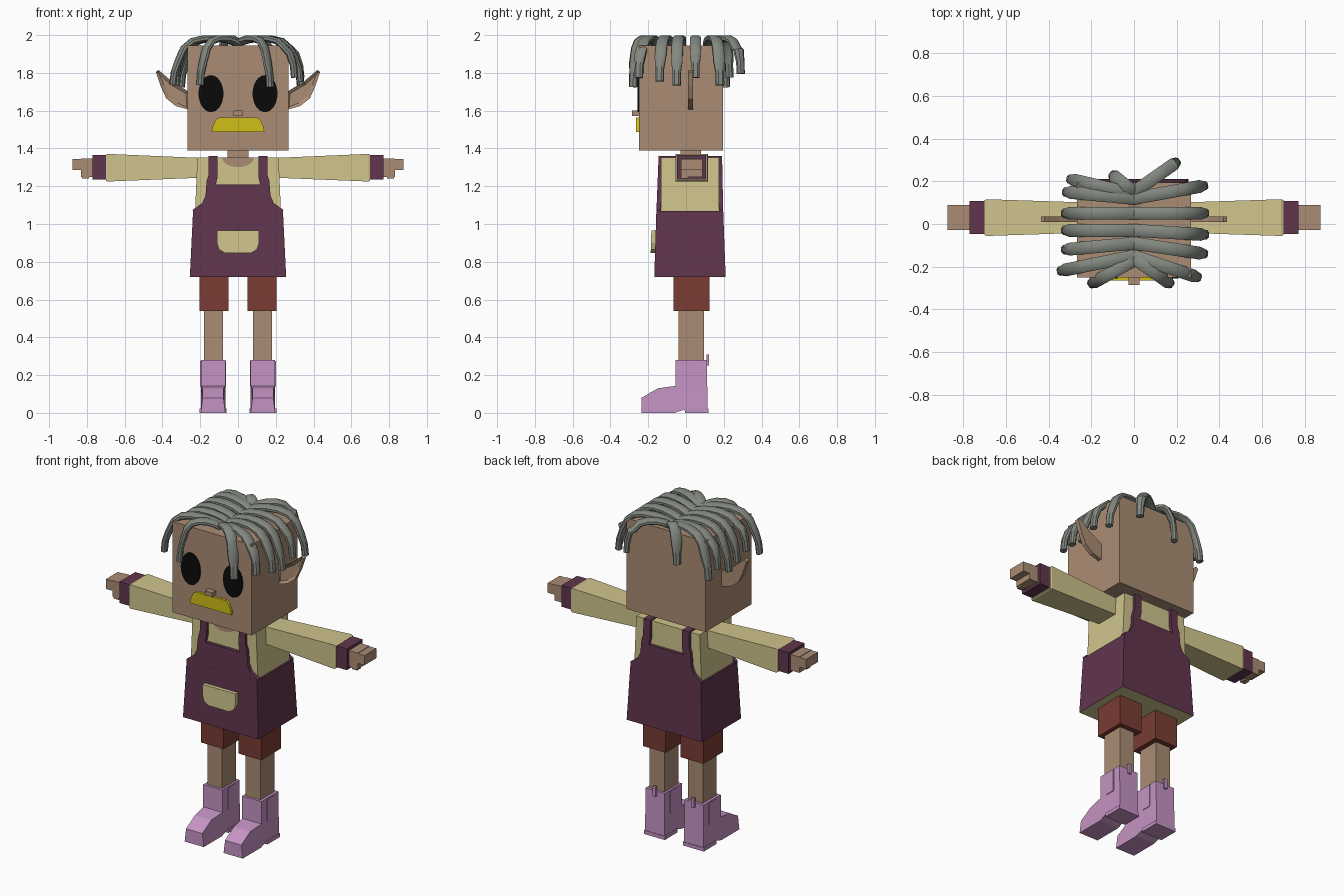
import bpy, bmesh, math
from mathutils import Vector

cube = bpy.data.objects.get("Cube")
if cube:
    bpy.data.objects.remove(cube)


def material(name, *rgb):
    mat = bpy.data.materials.new(name)
    mat.use_nodes = True
    mat.diffuse_color = (*rgb, 1)
    mat.node_tree.nodes["Principled BSDF"].inputs["Base Color"].default_value = (*rgb, 1)
    return mat


skin = material("tan skin", .40, .265, .177)
cloth = material("straw cloth", .63, .56, .265)
plum = material("plum denim", .118, .036, .075)
rust = material("rust shorts", .195, .045, .034)
lilac = material("lilac leather", .56, .295, .55)
grey = material("grey hair", .225, .245, .215)
black = material("black", .003, .003, .003)
yellow = material("mustard yellow", .63, .52, .008)


def loft(name, rings, *mats, tweak=None):
    """Join rings of points into a closed solid."""
    bm = bmesh.new()
    loops = [[bm.verts.new(p) for p in ring] for ring in rings]
    for a, b in zip(loops, loops[1:]):
        for i in range(len(a)):
            bm.faces.new((a[i - 1], a[i], b[i], b[i - 1]))
    bm.faces.new(loops[0])
    bm.faces.new(loops[-1])
    bmesh.ops.recalc_face_normals(bm, faces=bm.faces)
    if tweak:
        tweak(bm)
    mesh = bpy.data.meshes.new(name)
    bm.to_mesh(mesh)
    bm.free()
    for mat in mats:
        mesh.materials.append(mat)
    obj = bpy.data.objects.new(name, mesh)
    bpy.context.collection.objects.link(obj)
    return obj


def rect(u, v):
    return [(u[0], v[0]), (u[1], v[0]), (u[1], v[1]), (u[0], v[1])]


def box(name, x, y, z, *mats):
    return loft(name, [[(a, b, h) for a, b in rect(x, y)] for h in z], *mats)


def plate(name, outline, y, *mats, lean=0, tweak=None):
    """Front-facing outline in x and z, thickened along y, leaning with height."""
    base = min(z for _, z in outline)
    rings = [[(x, d + lean * (z - base), z) for x, z in outline] for d in y]
    return loft(name, rings, *mats, tweak=tweak)


def mirrored(half):
    return half + [(-x, z) for x, z in reversed(half)]


def arc(cx, cz, rx, rz, start, end, steps):
    angles = [start + (end - start) * i / steps for i in range(steps + 1)]
    return [(cx + rx * math.cos(a), cz + rz * math.sin(a)) for a in angles]


# Head, neck and face
box("head", (-.267, .267), (-.25, .195), (1.39, 1.945), skin)
box("neck", (-.055, .055), (-.03, .08), (1.33, 1.4), skin)
box("nose", (-.025, .025), (-.285, -.24), (1.573, 1.6), skin)
plate("moustache", mirrored([(.14, 1.487), (.135, 1.515), (.12, 1.55), (.1, 1.565)]),
      (-.265, -.24), yellow)

# Torso with a bare scooped neckline
loft("shirt", [[(x, y, z) for x, y in rect((-w, w), (-.132, .175))]
               for w, z in ((.23, .75), (.227, 1.07), (.215, 1.352))], cloth)
plate("neckline", arc(0, 1.353, .085, .052, math.pi, 2 * math.pi, 12), (-.136, -.128), skin)


def pale_underside(bm):
    for face in bm.faces:
        face.material_index = int(face.normal.z < -.9)


# Overalls: flared skirt, front and back bib, shoulder straps, pocket
loft("overalls_skirt", [[(x, y, z) for x, y in rect((-w, w), (f, b))]
                        for w, f, b, z in ((.255, -.168, .21, .72), (.238, -.157, .197, 1.068))],
     plum, cloth, tweak=pale_underside)
bib = mirrored([(.238, 1.06), (.24, 1.075), (.19, 1.11), (.172, 1.15), (.166, 1.23), (.155, 1.26),
                (.155, 1.36), (.108, 1.36), (.108, 1.25), (.117, 1.21)])
plate("front_bib", bib, (-.157, -.132), plum, lean=.04)
plate("back_bib", bib, (.175, .197), plum, lean=-.02)
plate("pocket", mirrored([(.112, .965), (.112, .9), (.1, .865), (.07, .847)]),
      (-.187, -.155), cloth, lean=.03)


def recess(bm):
    front = [f for f in bm.faces if f.normal.y < -.9]
    bmesh.ops.inset_region(bm, faces=front, thickness=.018)
    bmesh.ops.translate(bm, verts=front[0].verts, vec=(0, .012, 0))


def narrow_toe(bm):
    middle = sum(v.co.x for v in bm.verts) / len(bm.verts)
    for v in bm.verts:
        if v.co.y < -.1 and v.co.z > .05:
            v.co.x = middle + (v.co.x - middle) * .85


ear = [(.26, 1.70), (.35, 1.755), (.42, 1.815), (.435, 1.805), (.41, 1.73),
       (.38, 1.665), (.33, 1.625), (.26, 1.605)]
boot = [(-.235, 0), (-.235, .08), (-.15, .13), (-.055, .143), (-.055, .28), (.11, .28),
        (.115, 0), (-.005, 0), (-.008, .018), (-.06, 0)]

for side, s in (("left", 1), ("right", -1)):
    def part(label, x, y, z, mat):
        box(side + "_" + label, (s * x[0], s * x[1]), y, z, mat)

    # Face details
    plate(side + "_eye", arc(s * .143, 1.69, .066, .098, 0, math.tau * 31 / 32, 31),
          (-.256, -.248), black)
    plate(side + "_ear", [(s * x, z) for x, z in ear], (.01, .036), skin, tweak=recess)

    # Arm: widening sleeve, cuff, stepped hand
    sleeve = ((.2, -.04, .1, 1.245, 1.35), (.69, -.056, .116, 1.225, 1.371), (.7, -.052, .112, 1.23, 1.366))
    loft(side + "_sleeve", [[(s * x, y, z) for y, z in rect((f, b), (lo, hi))]
                            for x, f, b, lo, hi in sleeve], cloth)
    part("cuff", (.69, .77), (-.047, .107), (1.235, 1.365), plum)
    part("palm", (.76, .83), (-.027, .088), (1.25, 1.348), skin)
    part("fingers", (.82, .875), (-.027, .088), (1.285, 1.345), skin)
    part("thumb", (.79, .825), (-.027, .01), (1.24, 1.29), skin)
    part("strap", (.108, .155), (-.145, .19), (1.345, 1.36), plum)

    # Leg and ankle boot
    part("shorts", (.05, .205), (-.067, .125), (.54, .76), rust)
    part("leg", (.08, .18), (-.04, .095), (.25, .56), skin)
    loft(side + "_boot", [[(s * x, y, z) for y, z in boot] for x in (.067, .197)],
         lilac, tweak=narrow_toe)
    part("boot_side_panel", (.063, .201), (.0, .06), (.14, .275), lilac)
    part("boot_heel", (.061, .203), (-.004, .118), (0, .022), lilac)
    part("boot_pull_tab", (.12, .14), (.108, .122), (.25, .31), lilac)


# Hair: flat locks that arch from the parting and hang over the edge
profile = ((0, 1.955), (.15, 1.972), (.32, 1.982), (.52, 1.982), (.7, 1.968),
           (.83, 1.93), (.92, 1.88), (.98, 1.82), (1, 1.755))


def lock(name, start, end, drop):
    a, b = Vector((*start, 0)), Vector((*end, 0))
    out = (b - a).normalized()
    across = out.cross(Vector((0, 0, 1)))
    path = [a.lerp(b, t) + Vector((0, 0, z if t < .9 else z - drop)) for t, z in profile]
    rings = []
    for i, p in enumerate(path):
        along = (path[min(i + 1, len(path) - 1)] - path[max(i - 1, 0)]).normalized()
        up = across.cross(along)
        wide = .03 if i < len(path) - 2 else .022
        rings.append([p + across * (u * wide) + up * (v * .017)
                      for u, v in ((-1, -.4), (-1, .4), (-.5, 1), (.5, 1), (1, .4), (1, -.4), (.5, -1), (-.5, -1))])
    obj = loft(name, rings, grey)
    bpy.ops.object.select_all(action="DESELECT")
    obj.select_set(True)
    bpy.context.view_layer.objects.active = obj
    bpy.ops.object.shade_smooth_by_angle(angle=math.radians(35))


tips = [(.14, -.3, .21, .03), (.12, -.32, .15, -.02), (.05, -.325, .05, .03), (-.03, -.325, -.03, 0),
        (-.09, -.325, -.12, -.03), (-.15, -.345, -.22, .02), (-.17, -.2, -.28, .02), (.15, -.1, .23, -.02),
        (.15, .2, .29, -.04), (.12, .33, .18, .02), (.05, .335, .05, -.02), (-.03, .335, -.05, .02),
        (-.09, .33, -.14, 0), (-.15, .3, -.25, -.02), (-.16, .17, -.28, .03)]
for i, (root, x, y, drop) in enumerate(tips):
    lock("hair_lock_" + str(i + 1), (0, root), (x, y), drop)
